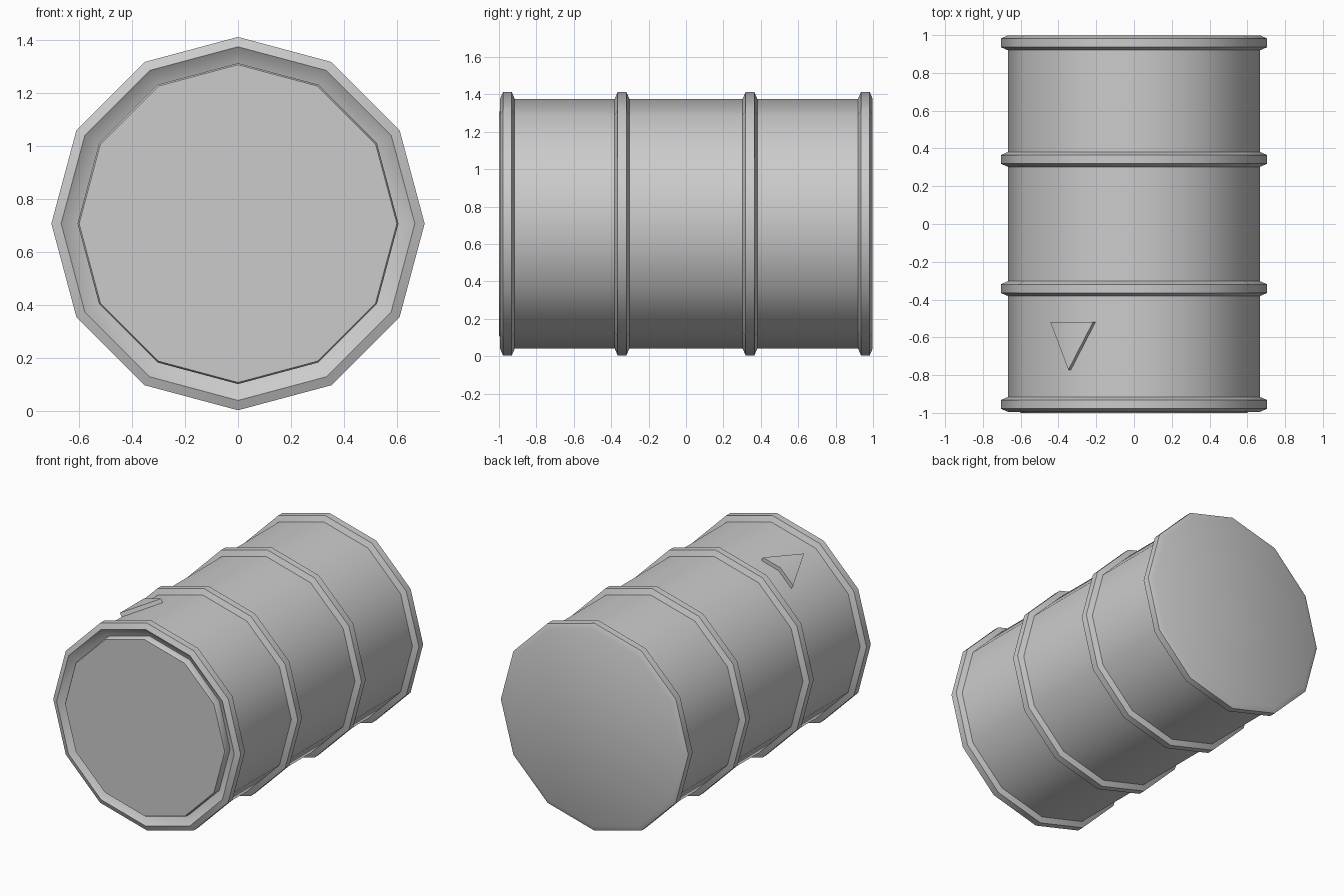
import bpy, math

if "Cube" in bpy.data.objects:
    bpy.data.objects.remove(bpy.data.objects["Cube"])

SIDES = 12
CZ = 0.708      # height of the drum axis
R_BODY = 0.668
R_RING = 0.705


def make_object(name, verts, faces):
    mesh = bpy.data.meshes.new(name)
    mesh.from_pydata(verts, [], faces)
    obj = bpy.data.objects.new(name, mesh)
    bpy.context.collection.objects.link(obj)
    bpy.ops.object.select_all(action='DESELECT')
    obj.select_set(True)
    bpy.context.view_layer.objects.active = obj
    # consistent outward normals, then smooth sides with sharp rims
    bpy.ops.object.mode_set(mode='EDIT')
    bpy.ops.mesh.select_all(action='SELECT')
    bpy.ops.mesh.normals_make_consistent(inside=False)
    bpy.ops.object.mode_set(mode='OBJECT')
    bpy.ops.object.shade_smooth_by_angle(angle=math.radians(40))
    return obj


def lathe(name, profile):
    """Turn (radius, y) points round the y axis and cap both ends."""
    verts, faces = [], []
    for r, y in profile:
        for i in range(SIDES):
            a = 2 * math.pi * i / SIDES
            verts.append((r * math.cos(a), y, CZ + r * math.sin(a)))
    for k in range(len(profile) - 1):
        for i in range(SIDES):
            j = (i + 1) % SIDES
            a, b = k * SIDES, (k + 1) * SIDES
            faces.append((a + i, a + j, b + j, b + i))
    last = (len(profile) - 1) * SIDES
    faces.append(tuple(range(SIDES)))
    faces.append(tuple(range(last, last + SIDES)))
    return make_object(name, verts, faces)


def hoop(y):
    """Chamfered ring section centred at y."""
    return [(R_BODY, y - 0.039), (R_RING, y - 0.023),
            (R_RING, y + 0.023), (R_BODY, y + 0.039)]


# Drum shell: groove floor, front rim, two middle hoops, back rim and end
profile = [(0.607, -0.95)]
for y in (-0.955, -0.342, 0.342, 0.959):
    profile += hoop(y)
lathe("drum_shell", profile)

# Lid, standing slightly proud inside the front groove
lathe("front_lid", [(0.606, -0.94), (0.606, -0.992), (0.60, -1.0)])


# Raised triangular plate folded over one ridge of the drum
def surface_z(x):
    ridge_x = -R_BODY * 0.5
    ridge_z = CZ + R_BODY * math.cos(math.radians(30))
    slope = 1.0 if x < ridge_x else math.tan(math.radians(15))
    return ridge_z + (x - ridge_x) * slope


outline = [(-0.43, -0.518), (-0.334, -0.772), (-0.203, -0.518), (-0.334, -0.518)]
lift = (-0.5, math.cos(math.radians(30)))
verts = []
for height in (-0.01, 0.027):
    for x, y in outline:
        verts.append((x + lift[0] * height, y, surface_z(x) + lift[1] * height))
faces = [(4, 5, 7), (5, 6, 7), (0, 3, 1), (1, 3, 2)]
faces += [(i, (i + 1) % 4, (i + 1) % 4 + 4, i + 4) for i in range(4)]
make_object("triangle_plate", verts, faces)
